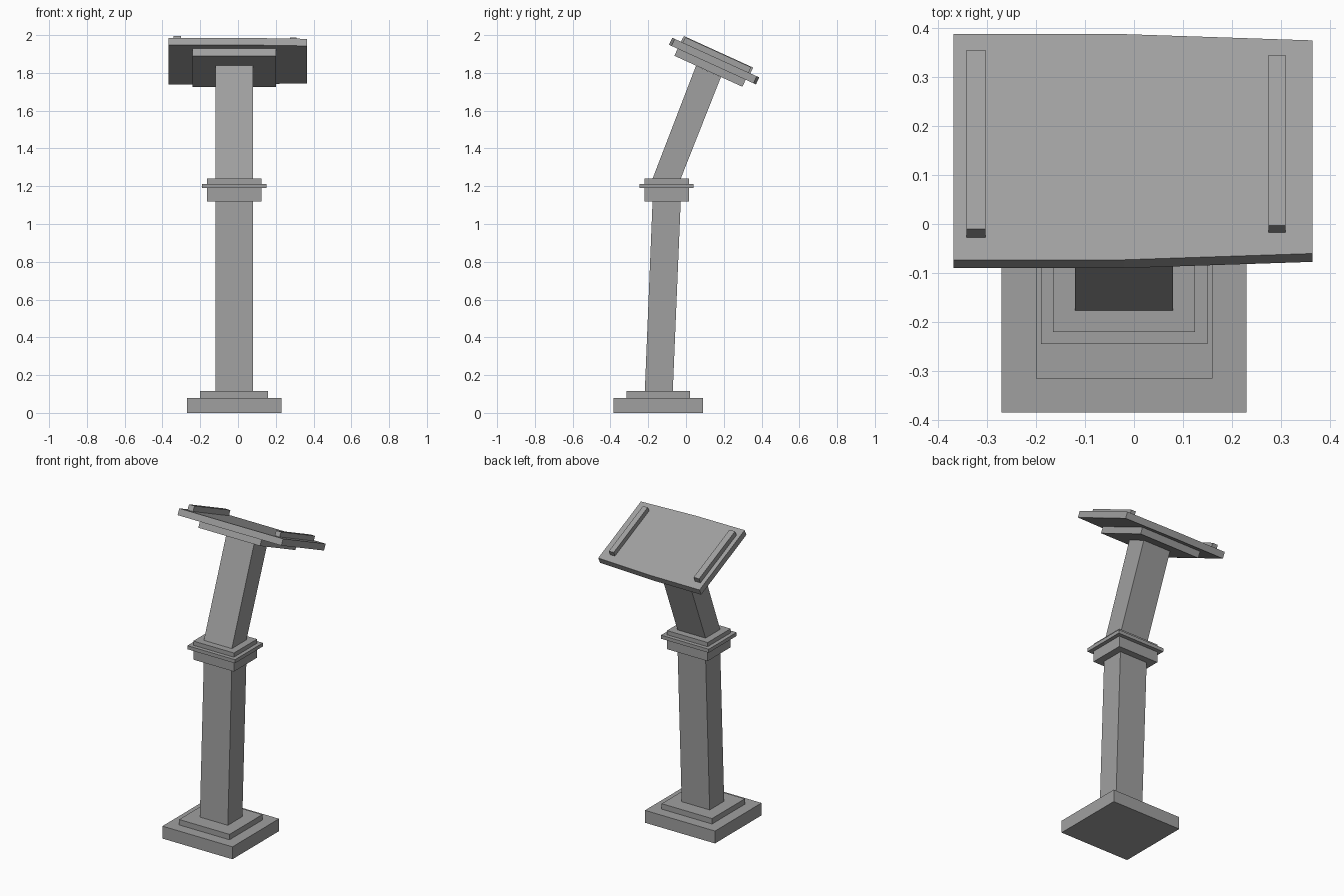
import bpy
import bmesh
from math import radians
from mathutils import Matrix, Vector

old = bpy.data.objects.get("Cube")
if old:
    bpy.data.objects.remove(old, do_unlink=True)

grey = bpy.data.materials.new("stone grey")
grey.use_nodes = True
COLOUR = (0.35, 0.35, 0.35, 1)
grey.diffuse_color = COLOUR
grey.node_tree.nodes["Principled BSDF"].inputs["Base Color"].default_value = COLOUR


def loft(name, bottom, top, matrix=Matrix()):
    """Solid between two rings with the same number of corners."""
    bm = bmesh.new()
    low = [bm.verts.new(matrix @ Vector(p)) for p in bottom]
    high = [bm.verts.new(matrix @ Vector(p)) for p in top]
    bm.faces.new(low[::-1])
    bm.faces.new(high)
    n = len(low)
    for i in range(n):
        j = (i + 1) % n
        bm.faces.new((low[i], low[j], high[j], high[i]))
    bmesh.ops.recalc_face_normals(bm, faces=bm.faces)
    mesh = bpy.data.meshes.new(name)
    bm.to_mesh(mesh)
    bm.free()
    mesh.materials.append(grey)
    obj = bpy.data.objects.new(name, mesh)
    bpy.context.collection.objects.link(obj)
    return obj


def ring(x0, x1, y0, y1, z0, z1=None):
    """Rectangle whose front edge is at z0 and back edge at z1."""
    z1 = z0 if z1 is None else z1
    return [(x0, y0, z0), (x1, y0, z0), (x1, y1, z1), (x0, y1, z1)]


def slab(name, x0, x1, y0, y1, z0, z1, matrix=Matrix()):
    return loft(name, ring(x0, x1, y0, y1, z0), ring(x0, x1, y0, y1, z1), matrix)


# Stepped base
slab("base", -0.27, 0.23, -0.385, 0.09, 0, 0.08)
slab("base_step", -0.2, 0.16, -0.315, 0.02, 0.08, 0.115)

# Leaning columns
X0, X1 = -0.12, 0.08
loft("lower_column", ring(X0, X1, -0.218, -0.07, 0.115),
     ring(X0, X1, -0.177, -0.028, 1.12))
loft("upper_column", ring(X0, X1, -0.177, -0.028, 1.24),
     ring(X0, X1, 0.053, 0.185, 1.838, 1.778))

# Collar
slab("collar_lower", -0.165, 0.125, -0.22, 0.015, 1.12, 1.19)
slab("collar_flange", -0.19, 0.15, -0.245, 0.04, 1.19, 1.213)
slab("collar_upper", -0.165, 0.125, -0.22, 0.015, 1.213, 1.24)

# Tilted desk: local y runs down the slope, local z is its normal
tilt = Matrix.Translation((0, -0.073, 1.986)) @ Matrix.Rotation(radians(-24.5), 4, 'X')
THICK = 0.041


def desk_outline(z):
    return [(-0.368, 0, z), (-0.02, 0, z), (0.364, 0.014, z),
            (0.364, 0.492, z), (-0.02, 0.506, z), (-0.368, 0.506, z)]


loft("desk_top", desk_outline(-THICK), desk_outline(0), tilt)
slab("desk_support", -0.24, 0.2, 0.05, 0.446, -THICK * 2, -THICK, tilt)

# Raised strips near both ends of the desk
loft("right_strip", ring(-0.342, -0.303, 0.05, 0.455, 0),
     ring(-0.342, -0.303, 0.053, 0.455, 0.034), tilt)
loft("left_strip", ring(0.275, 0.309, 0.061, 0.445, 0),
     ring(0.275, 0.309, 0.063, 0.445, 0.031), tilt)
